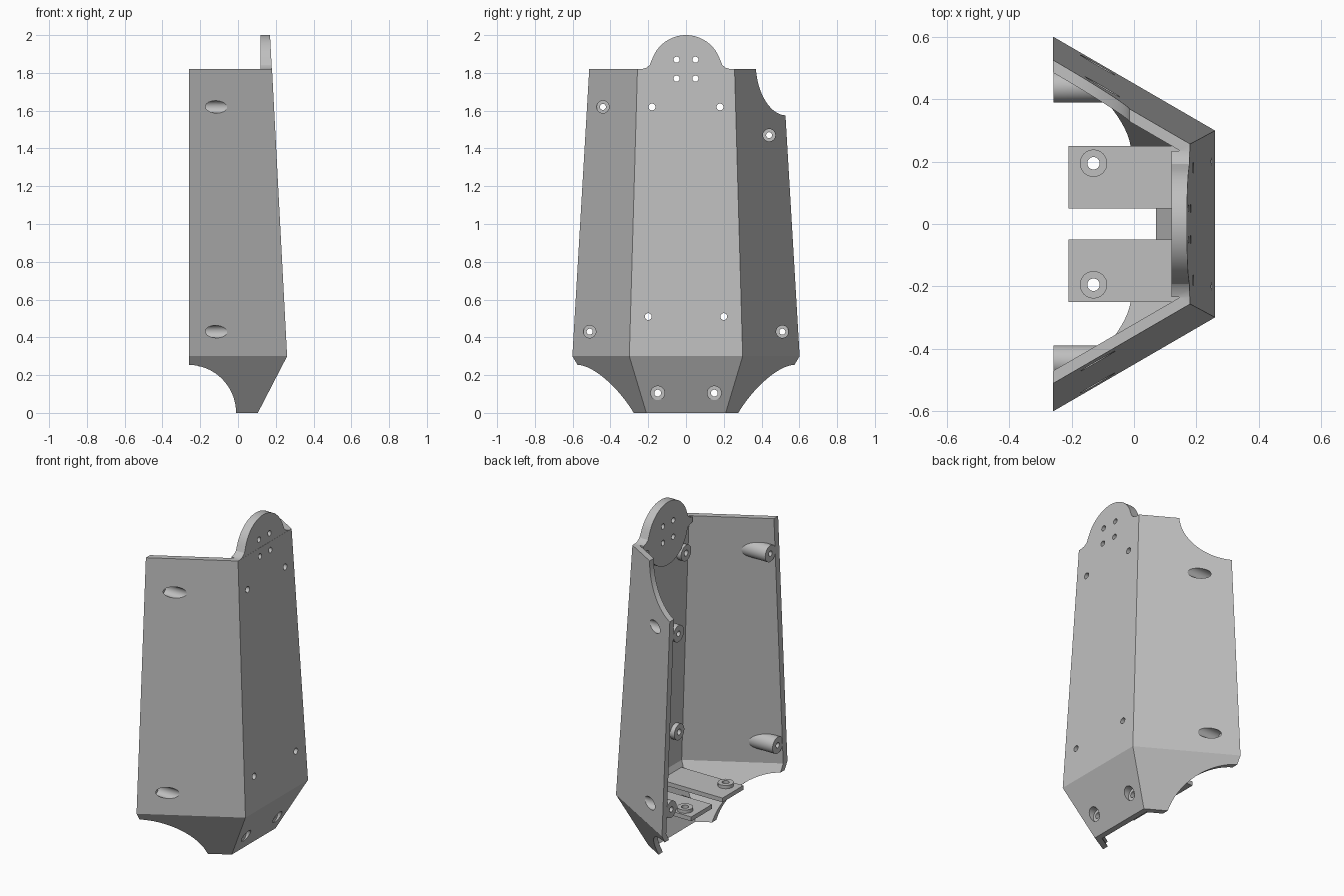
import bpy, bmesh, math
from mathutils import Matrix, Vector

cube = bpy.data.objects.get("Cube")
if cube:
    bpy.data.objects.remove(cube, do_unlink=True)

grey = bpy.data.materials.new("plain grey")
grey.use_nodes = True
COLOR = (0.52, 0.52, 0.52, 1)
grey.diffuse_color = COLOR
grey.node_tree.nodes["Principled BSDF"].inputs["Base Color"].default_value = COLOR

BACK, WALL, SLOPE = -0.26, 0.035, 0.58


def finish(name, bm):
    bmesh.ops.recalc_face_normals(bm, faces=bm.faces)
    mesh = bpy.data.meshes.new(name)
    bm.to_mesh(mesh)
    bm.free()
    mesh.materials.append(grey)
    ob = bpy.data.objects.new(name, mesh)
    bpy.context.collection.objects.link(ob)
    return ob


def loft(name, rings):
    bm = bmesh.new()
    loops = [[bm.verts.new(p) for p in ring] for ring in rings]
    n = len(loops[0])
    for a, b in zip(loops, loops[1:]):
        for i in range(n):
            j = (i + 1) % n
            bm.faces.new((a[i], a[j], b[j], b[i]))
    bm.faces.new(loops[0])
    bm.faces.new(loops[-1])
    return finish(name, bm)


def rod(name, start, end, radius, segments=32):
    start, end = Vector(start), Vector(end)
    axis = end - start
    turn = axis.to_track_quat('Z', 'Y').to_matrix().to_4x4()
    bm = bmesh.new()
    bmesh.ops.create_cone(bm, cap_ends=True, segments=segments, radius1=radius,
                          radius2=radius, depth=axis.length,
                          matrix=Matrix.Translation((start + end) / 2) @ turn)
    return finish(name, bm)


def box(name, low, high):
    low, high = Vector(low), Vector(high)
    bm = bmesh.new()
    bmesh.ops.create_cube(bm, size=1, matrix=Matrix.Translation((low + high) / 2)
                          @ Matrix.Diagonal((*(high - low), 1)))
    return finish(name, bm)


def combine(target, other, operation, keep=False):
    mod = target.modifiers.new("combine", 'BOOLEAN')
    mod.operation, mod.solver, mod.object = operation, 'EXACT', other
    bpy.context.view_layer.objects.active = target
    bpy.ops.object.modifier_apply(modifier=mod.name)
    if not keep:
        bpy.data.objects.remove(other, do_unlink=True)


# Half-hexagon section: face position and half width at each height
def section(z):
    if z < 0.3:
        return 0.105 + 0.155 * z / 0.3, 0.21 + 0.09 * z / 0.3
    return 0.26 - 0.0526 * (z - 0.3), 0.30 - 0.0283 * (z - 0.3)


def outline(z, inset, back=BACK):
    x, y = section(z)
    x, y = x - inset, y - inset * math.tan(math.radians(30))
    edge = y + (x - back) * SLOPE
    return [(back, -edge, z), (x, -y, z), (x, y, z), (back, edge, z)]


# Folded shell with arched lower corners and one notched upper corner
shell = loft("shell", [outline(z, 0) + outline(z, WALL)[::-1] for z in (0, 0.3, 1.82)])
combine(shell, rod("arch", (-0.265, -1, 0), (-0.265, 1, 0), 0.255, 64), 'DIFFERENCE')
combine(shell, rod("notch", (-0.265, 0.1, 1.825), (-0.265, 1, 1.825), 0.25, 64), 'DIFFERENCE')

# Envelope that trims every fitting to the outside of the shell
envelope = loft("envelope", [outline(z, 0.001, -0.259) for z in (0, 0.3, 2.1)])


def attach(fitting):
    combine(fitting, envelope, 'INTERSECT', keep=True)
    combine(shell, fitting, 'UNION')


# Round mounting lug with flared shoulders
R, CZ = 0.19, 1.81
half = [(R * math.cos(math.radians(a)), CZ + R * math.sin(math.radians(a)))
        for a in range(90, 15, -5)]
half += [(0.192, 1.842), (0.21, 1.827), (0.235, 1.82), (0.235, 1.79)]
half += [(R * math.cos(math.radians(a)), CZ + R * math.sin(math.radians(a)))
         for a in range(-10, -91, -5)]
profile = half + [(-y, z) for y, z in half[-2:0:-1]]
attach(loft("lug", [[(x, y, z) for y, z in profile] for x in (0.12, 0.185)]))

# Screw bosses: (side y, height, inner end)
wing_bosses = [(-0.44, 1.62), (0.44, 1.47), (-0.51, 0.43), (0.51, 0.43)]
face_bosses = [(s * y, z, x) for s in (-1, 1)
               for y, z, x in ((0.18, 1.62, 0.125), (0.2, 0.51, 0.185), (0.15, 0.105, 0.09))]
for y, z in wing_bosses:
    attach(rod("wing_boss", (-0.4, y, z), (0.1, y, z), 0.05))
for y, z, x in face_bosses:
    attach(rod("face_boss", (x, y, z), (0.3, y, z), 0.048))

# Screw holes and counterbores
holes = []
for y, z in wing_bosses:
    holes += [(y, z, -0.4, 0.016), (y, z, -0.2, 0.033)]
for y, z, x in face_bosses:
    holes.append((y, z, 0, 0.018))
    if z < 0.3:
        holes.append((y, z, 0.135, 0.037))
holes += [(y, z, 0, 0.016) for y in (-0.05, 0.05) for z in (1.77, 1.87)]
for y, z, x, radius in holes:
    combine(shell, rod("hole", (x, y, z), (0.4, y, z), radius, 24), 'DIFFERENCE')
bpy.data.objects.remove(envelope, do_unlink=True)

# Pair of shelf tabs with raised screw pads
parts = [shell]
for side, name in ((-1, "right_shelf"), (1, "left_shelf")):
    y = side * 0.15
    tab = box(name, (-0.21, y - 0.1, 0.246), (0.205, y + 0.1, 0.272))
    x, y = -0.13, side * 0.195
    combine(tab, rod("pad", (x, y, 0.255), (x, y, 0.292), 0.044), 'UNION')
    combine(tab, rod("hole", (x, y, 0.1), (x, y, 0.4), 0.02, 24), 'DIFFERENCE')
    parts.append(tab)

# Smooth round walls, crisp folds
for ob in parts:
    bpy.ops.object.select_all(action='DESELECT')
    ob.select_set(True)
    bpy.context.view_layer.objects.active = ob
    bpy.ops.object.shade_smooth_by_angle(angle=math.radians(25))
